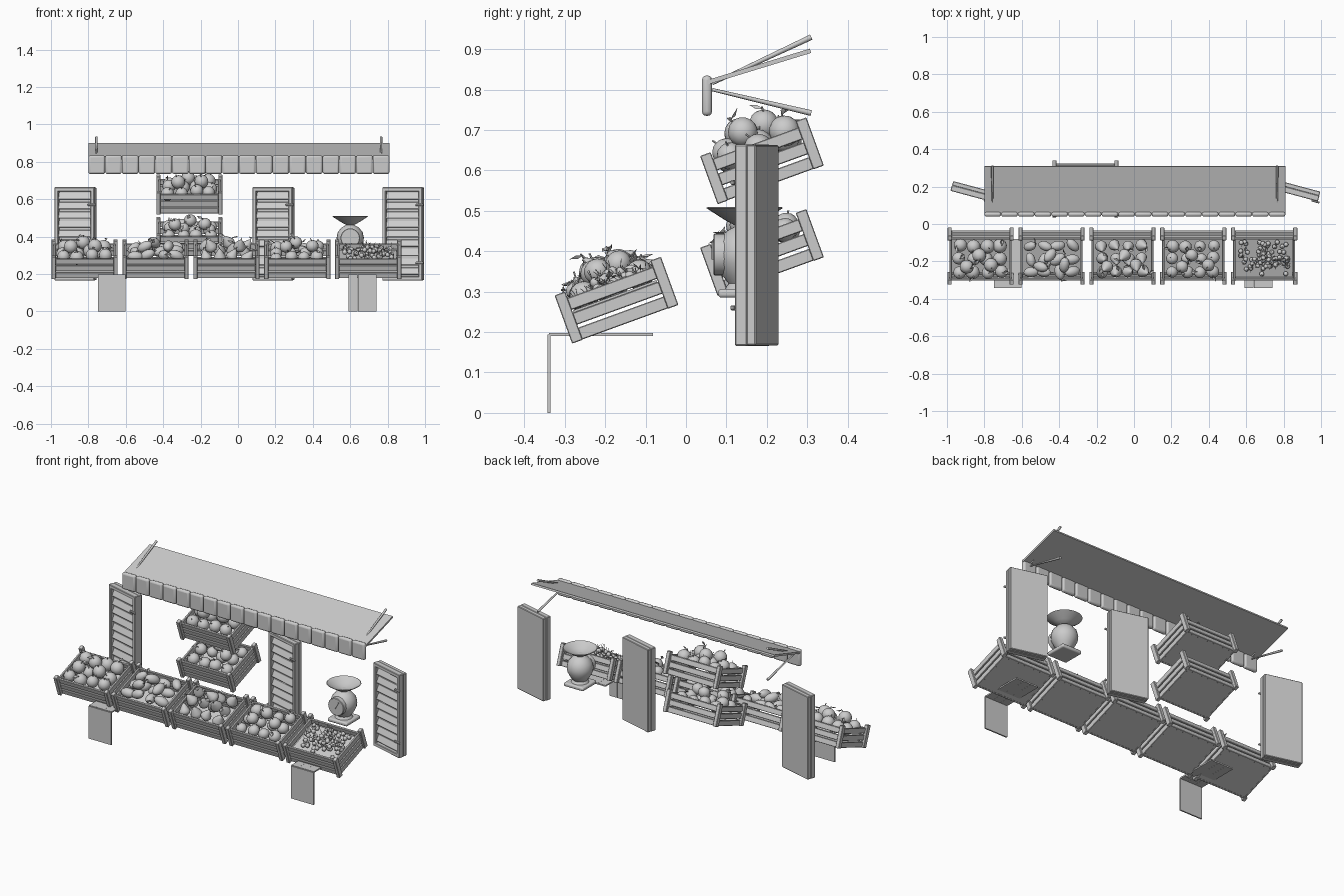
import bpy, bmesh, math, random
from mathutils import Matrix, Vector, Euler

random.seed(7)
if "Cube" in bpy.data.objects:
    bpy.data.objects.remove(bpy.data.objects["Cube"])

grey = bpy.data.materials.new("plain grey")
grey.use_nodes = True
grey.diffuse_color = (0.6, 0.6, 0.6, 1)
grey.node_tree.nodes["Principled BSDF"].inputs["Base Color"].default_value = (0.6, 0.6, 0.6, 1)


def box(bm, centre, size, rot=(0, 0, 0)):
    m = Matrix.Translation(centre) @ Euler(rot).to_matrix().to_4x4() @ Matrix.Diagonal((*size, 1))
    bmesh.ops.create_cube(bm, size=1, matrix=m)


def rod(bm, a, b, r, r2=None, sides=8):
    a, b = Vector(a), Vector(b)
    m = Matrix.Translation((a + b) / 2) @ (b - a).to_track_quat('Z', 'Y').to_matrix().to_4x4()
    bmesh.ops.create_cone(bm, cap_ends=True, segments=sides, radius1=r,
                          radius2=r if r2 is None else r2, depth=(b - a).length, matrix=m)


def finish(bm, name, matrix=None, bevel=0, segments=1, smooth=False):
    me = bpy.data.meshes.new(name)
    bm.to_mesh(me)
    bm.free()
    me.materials.append(grey)
    ob = bpy.data.objects.new(name, me)
    bpy.context.collection.objects.link(ob)
    if matrix:
        ob.matrix_world = matrix
    if bevel:
        mod = ob.modifiers.new("soft edges", 'BEVEL')
        mod.width, mod.segments = bevel, segments
    if smooth:
        bpy.ops.object.select_all(action='DESELECT')
        ob.select_set(True)
        bpy.context.view_layer.objects.active = ob
        bpy.ops.object.shade_smooth_by_angle(angle=math.radians(45))
    return ob


def lathe(bm, points, centre, sides=24):
    rings = [[bm.verts.new((centre[0] + r * math.cos(2 * math.pi * i / sides),
                            centre[1] + r * math.sin(2 * math.pi * i / sides), z))
              for i in range(sides)] for r, z in points]
    for a, b in zip(rings, rings[1:]):
        for i in range(sides):
            j = (i + 1) % sides
            bm.faces.new((a[i], a[j], b[j], b[i]))
    bm.faces.new(rings[0][::-1])
    bm.faces.new(rings[-1])


# Fruit with stem and folded leaf
def fruit(bm, pos, r, kind):
    tilt = Euler((random.uniform(-.5, .5), random.uniform(-.5, .5), random.uniform(0, 6)))
    if kind == "mango":
        tilt = Euler((random.uniform(.9, 1.6), 0, random.uniform(0, 6)))
    m = Matrix.Translation(pos) @ tilt.to_matrix().to_4x4()
    small = kind == "cherry"
    verts = bmesh.ops.create_uvsphere(bm, u_segments=8 if small else 14,
                                      v_segments=6 if small else 9, radius=r)["verts"]
    for v in verts:
        h = v.co.z / r
        if kind == "pear":
            k = 1 - .55 * max(0, h + .1)
            v.co = Vector((v.co.x * k, v.co.y * k, v.co.z * (1.4 if h > 0 else .9)))
        elif kind == "mango":
            v.co = Vector((v.co.x * .8, v.co.y * .8, v.co.z * 1.25))
        elif kind == "apple":
            v.co.z *= .92
        v.co = m @ v.co
    top = {"pear": 1.38, "mango": 1.2}.get(kind, .92) * r
    stem = r * (1.6 if small else .4)
    rod(bm, m @ Vector((0, 0, top)), m @ Vector((stem * .3, 0, top + stem)), r * .07, sides=5)
    if random.random() < (.15 if small else .5):
        ln = .035
        leaf = [(0, 0, 0), (ln * .5, ln * .3, .004), (ln, 0, .008), (ln * .5, -ln * .3, .004), (ln * .5, 0, -.002)]
        v = [bm.verts.new(m @ (Vector(p) + Vector((0, 0, top + stem * .6)))) for p in leaf]
        for f in ((0, 4, 1), (4, 2, 1), (0, 3, 4), (4, 3, 2)):
            bm.faces.new([v[i] for i in f])


# Slatted crate, tilted towards the customer, and its load
def crate(name, x, y, z, kind):
    m = Matrix.Translation((x, y, z)) @ Matrix.Rotation(math.radians(20), 4, 'X')
    bm = bmesh.new()
    for sx in (-1, 1):
        for sy in (-1, 1):
            box(bm, (sx * .166, sy * .126, 0), (.022, .028, .127))
    for k in (-1, 0, 1):
        h = k * .039 - .008
        for s in (-1, 1):
            box(bm, (s * .16, 0, h), (.012, .25, .031))
            box(bm, (0, s * .117, h), (.33, .012, .031))
    box(bm, (0, 0, -.057), (.32, .235, .01))
    finish(bm, name, m, bevel=.002)

    bm = bmesh.new()
    if kind == "cherry":
        box(bm, (0, 0, .01), (.305, .22, .006))
        for _ in range(75):
            px = max(-.125, min(.125, random.gauss(0, .07)))
            py = max(-.09, min(.09, random.gauss(0, .05)))
            lift = .045 * max(0, 1 - math.hypot(px / .13, py / .1))
            fruit(bm, (px, py, .025 + random.uniform(0, lift + .01)), .013, kind)
    else:
        r = .034 if kind != "orange" else .037
        for i in range(4):
            for j in range(3):
                fruit(bm, (-.11 + i * .073 + random.uniform(-.008, .008),
                           -.074 + j * .074 + random.uniform(-.005, .005),
                           .04 + random.uniform(-.01, .012)), r * random.uniform(.9, 1.05), kind)
        for px, py in ((-.07, -.03), (.0, .035), (.07, -.02)):
            fruit(bm, (px + random.uniform(-.015, .015), py, .083), r, kind)
    finish(bm, name + "_fruit", m, smooth=True)


for i, kind in enumerate(("orange", "mango", "pear", "apple", "cherry")):
    crate("front_crate_%d" % (i + 1), -.82 + i * .379, -.172, .279, kind)
crate("lower_rear_crate", -.26, .188, .397, "apple")
crate("upper_rear_crate", -.26, .188, .624, "orange")

# Planked brackets under the front row
for name, x in (("right_bracket", -.675), ("left_bracket", .665)):
    bm = bmesh.new()
    for k in (-1, 0, 1):
        box(bm, (x + k * .05, -.339, .097), (.0495, .008, .194))
        box(bm, (x + k * .05, -.21, .194), (.0495, .257, .008))
    finish(bm, name)

# Louvred shutters with plain backs and hinge pins
for name, x in (("right_shutter", -.868), ("middle_shutter", .19), ("left_shutter", .884)):
    m = Matrix.Translation((x, .176, .415)) @ Matrix.Rotation(math.radians(-15), 4, 'Z')
    bm = bmesh.new()
    box(bm, (0, .014, 0), (.218, .024, .496))
    for s in (-1, 1):
        box(bm, (s * .1, -.012, 0), (.02, .032, .498))
        box(bm, (0, -.012, s * .238), (.2, .032, .022))
    for k in range(9):
        box(bm, (0, -.01, -.2 + k * .05), (.185, .007, .042), (math.radians(-25), 0, 0))
    for z in (-.155, .155):
        box(bm, (.098, -.032, z), (.045, .01, .012))
    finish(bm, name, m, bevel=.003)

# Awning sheet
bm = bmesh.new()
box(bm, (.005, .18, .857), (1.61, .268, .011), (math.atan2(.078, .255), 0, 0))
finish(bm, "awning_sheet")

# Hanging flaps along the awning front
bm = bmesh.new()
flap = 1.61 / 18
for k in range(18):
    box(bm, (-.8 + flap * (k + .5), .052, .785), (flap - .001, .025, .1))
finish(bm, "awning_flaps", bevel=.011, segments=3, smooth=True)

# Awning struts
bm = bmesh.new()
for x in (-.757, .765):
    rod(bm, (x, .065, .815), (x, .31, .93), .004, .007)
    rod(bm, (x, .065, .8), (x, .31, .742), .004, .007)
finish(bm, "awning_struts", smooth=True)

# Weighing scale: foot, body, dial, needle, pan
c = (.6, .145)
bm = bmesh.new()
box(bm, (*c, .296), (.13, .13, .022))
finish(bm, "scale_foot", bevel=.008, segments=3, smooth=True)

bm = bmesh.new()
lathe(bm, [(.05, .305), (.04, .32), (.055, .34), (.07, .37), (.073, .395), (.066, .425),
           (.045, .45), (.022, .462), (.022, .475)], c)
finish(bm, "scale_body", smooth=True)

bm = bmesh.new()
rod(bm, (.6, .145, .392), (.6, .068, .392), .052, sides=24)
finish(bm, "scale_dial", bevel=.003, smooth=True)

bm = bmesh.new()
box(bm, (.607, .066, .402), (.005, .006, .05), (0, math.radians(30), 0))
finish(bm, "scale_needle")

bm = bmesh.new()
lathe(bm, [(.02, .462), (.05, .478), (.095, .507), (.092, .509), (.048, .484), (.01, .474)], c)
finish(bm, "scale_pan", smooth=True)
